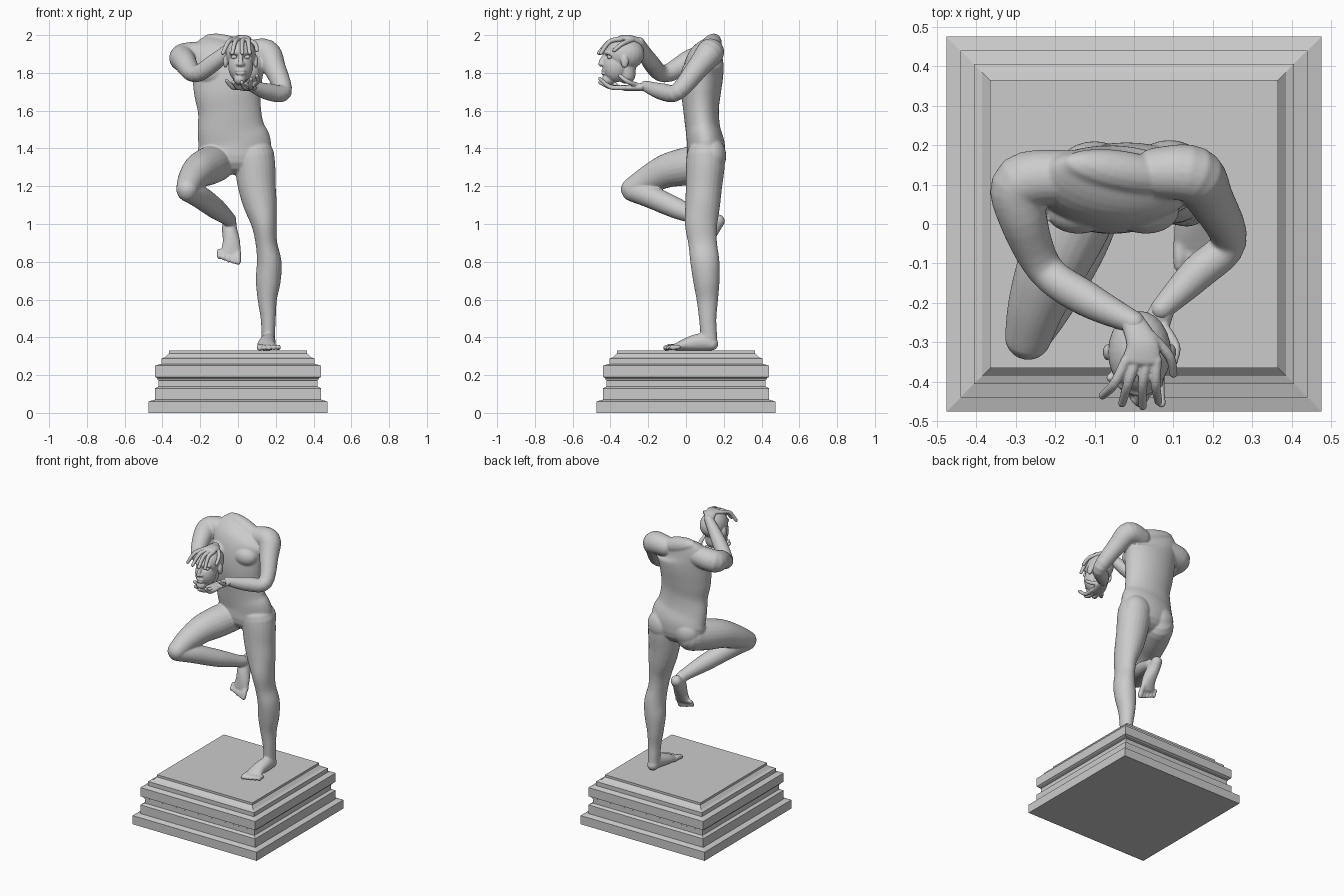
import bpy, bmesh
from math import sin, cos, pi, radians
from mathutils import Vector, Matrix

X, Z = Vector((1, 0, 0)), Vector((0, 0, 1))
I4 = Matrix.Identity(4)


def spline(rows, n=5):
    """Catmull-Rom through rows of (x, y, z, side radius, other radius)."""
    r = [tuple(p) if len(p) == 5 else tuple(p) + (p[3],) for p in rows]
    r = [r[0]] + r + [r[-1]]
    out = []
    for i in range(1, len(r) - 2):
        for k in range(n):
            t = k / n
            out.append([0.5 * (2 * b + (c - a) * t + (2 * a - 5 * b + 4 * c - d) * t * t
                               + (3 * b - a - 3 * c + d) * t ** 3)
                        for a, b, c, d in zip(*r[i - 1:i + 3])])
    return out + [list(r[-1])]


def tube(bm, rows, side=X, M=I4, floor=None, seg=24):
    """Closed organic tube with rounded ends."""
    pts = spline(rows)
    P = [Vector(p[:3]) for p in pts]
    T = [(P[min(i + 1, len(P) - 1)] - P[max(i - 1, 0)]).normalized() for i in range(len(P))]
    st = [(P[i], T[i], pts[i][3], pts[i][4]) for i in range(len(P))]

    def cap(s, sign):
        p, t, a, b = s
        return [(p + t * sign * min(a, b) * sin(radians(f)), t, a * cos(radians(f)), b * cos(radians(f)))
                for f in (22, 45, 65, 82)]
    st = cap(st[0], -1)[::-1] + st + cap(st[-1], 1)
    rings = []
    for p, t, a, b in st:
        u = (side - t * side.dot(t)).normalized()
        v = t.cross(u)
        ring = []
        for k in range(seg):
            w = 2 * pi * k / seg
            q = p + u * a * cos(w) + v * b * sin(w)
            if floor is not None:
                q.z = max(q.z, floor)
            ring.append(bm.verts.new(M @ q))
        rings.append(ring)
    for r0, r1 in zip(rings, rings[1:]):
        for k in range(seg):
            j = (k + 1) % seg
            bm.faces.new((r0[k], r0[j], r1[j], r1[k]))
    bm.faces.new(rings[0][::-1])
    bm.faces.new(rings[-1])


def blob(bm, c, r):
    """Ellipsoid muscle or bone mass."""
    M = Matrix.Translation(c) @ Matrix.Diagonal((*r, 1))
    bmesh.ops.create_uvsphere(bm, u_segments=24, v_segments=16, radius=1, matrix=M)


def finish(bm, name, voxel=None, smooth=0):
    bmesh.ops.recalc_face_normals(bm, faces=bm.faces)
    me = bpy.data.meshes.new(name)
    bm.to_mesh(me)
    bm.free()
    ob = bpy.data.objects.new(name, me)
    bpy.context.collection.objects.link(ob)
    bpy.context.view_layer.objects.active = ob
    if voxel:
        m = ob.modifiers.new("fuse", 'REMESH')
        m.mode, m.voxel_size, m.use_smooth_shade = 'VOXEL', voxel, True
        s = ob.modifiers.new("soften", 'SMOOTH')
        s.factor, s.iterations = 0.5, smooth
        for n in ("fuse", "soften"):
            bpy.ops.object.modifier_apply(modifier=n)
    return ob


# stepped square plinth
bm = bmesh.new()
profile = [(.475, 0), (.475, .06), (.44, .07), (.44, .13), (.42, .14), (.42, .172), (.425, .175),
           (.425, .182), (.44, .19), (.44, .25), (.405, .26), (.405, .288), (.385, .295), (.365, .315), (.365, .33)]
rings = [[bm.verts.new((sx * h, sy * h, z)) for sx, sy in ((-1, -1), (1, -1), (1, 1), (-1, 1))] for h, z in profile]
for a, b in zip(rings, rings[1:]):
    for k in range(4):
        bm.faces.new((a[k], a[k - 3], b[k - 3], b[k]))
bm.faces.new(rings[0][::-1])
bm.faces.new(rings[-1])
finish(bm, "plinth")

# torso
bm = bmesh.new()
tube(bm, [(-.02, .105, 1.36, .19, .1), (-.02, .105, 1.42, .195, .1), (-.037, .09, 1.5, .178, .092),
          (-.045, .08, 1.6, .167, .094), (-.055, .08, 1.7, .178, .105), (-.055, .09, 1.8, .188, .108),
          (-.045, .105, 1.88, .2, .095), (-.025, .13, 1.935, .17, .055)], seg=40)
for x in (-.14, .03):
    blob(bm, (x, .035, 1.8), (.085, .06, .065))
blob(bm, (-.1, .135, 1.36), (.095, .075, .09))
blob(bm, (.09, .135, 1.36), (.095, .078, .1))

# arms
tube(bm, [(-.17, .12, 1.9, .068), (-.285, .105, 1.885, .072), (-.283, .02, 1.86, .062),
          (-.225, -.115, 1.795, .046), (-.12, -.19, 1.86, .045), (0, -.25, 1.963, .029)], Z)
tube(bm, [(.06, .13, 1.905, .065), (.15, .125, 1.905, .073), (.192, .065, 1.83, .06),
          (.24, -.045, 1.70, .046), (.16, -.125, 1.70, .045), (.07, -.215, 1.73, .029)], Z)

# standing leg
tube(bm, [(.08, .103, 1.36, .112, .1), (.09, .102, 1.3, .108, .102), (.1, .095, 1.2, .1, .096),
          (.118, .088, 1.1, .088, .092), (.138, .08, 1.0, .067, .086), (.15, .088, .9, .057, .076),
          (.165, .1, .8, .065, .077), (.16, .108, .7, .066, .07), (.155, .113, .6, .051, .057),
          (.16, .115, .5, .04, .046), (.16, .12, .42, .036, .044), (.16, .122, .385, .036, .044)])

# raised leg: thigh and shin
tube(bm, [(-.115, .1, 1.325, .1), (-.16, 0, 1.305, .1), (-.205, -.1, 1.282, .09),
          (-.245, -.2, 1.235, .074), (-.268, -.285, 1.185, .06)])
tube(bm, [(-.268, -.285, 1.175, .056), (-.205, -.19, 1.145, .06), (-.12, -.05, 1.083, .055),
          (-.06, .07, 1.035, .04), (-.045, .115, 1.02, .037)])


def foot(M, inner):
    """Foot along -y with its sole on z = 0; inner = side of the big toe."""
    tube(bm, [(0, .135, .036, .036, .036), (0, .08, .045, .04, .046), (inner * .01, .01, .034, .046, .036),
              (inner * .006, -.05, .02, .054, .02)], M=M, floor=0)
    for k in range(5):
        x = inner * (.044 - .0245 * k)
        r = .017 if k == 0 else .0125
        tip = -.105 + .004 * k * k * .6
        tube(bm, [(x, -.04, .018, r), (x, -.08, .02, r), (x, tip, .013, r)], M=M, floor=0, seg=12)


foot(Matrix.Translation((.16, 0, .33)), -1)
foot(Matrix.Translation((-.045, .115, 1.02)) @ Matrix.Rotation(radians(58), 4, 'X')
     @ Matrix.Translation((0, -.11, -.085)), 1)
finish(bm, "body", .0052, 8)


def hand(name, palm, fingers):
    bm = bmesh.new()
    tube(bm, palm)
    for f in fingers:
        tube(bm, [(*p, r) for p, r in zip(f, (.0135, .0125, .0105))], Z, seg=12)
    finish(bm, name, .0038, 3)


# hands: one over the brow, one under the chin
hand("upper_hand", [(-.005, -.245, 1.96, .03, .025), (.02, -.3, 1.983, .04, .018), (.02, -.345, 1.982, .05, .016)],
     [[(.02 + dx, -.345, 1.98), (mx, -.405, 1.965), (tx, ty, 1.905)]
      for dx, mx, tx, ty in ((-.04, -.05, -.08, -.435), (-.014, -.015, -.03, -.455),
                             (.014, .022, .022, -.462), (.038, .055, .062, -.45))]
     + [[(.045, -.285, 1.975), (.09, -.335, 1.955), (.1, -.38, 1.92)]])
hand("lower_hand", [(.075, -.21, 1.728, .03, .024), (.05, -.27, 1.722, .038, .018), (.035, -.325, 1.72, .046, .015)],
     [[(.035 + dx, -.325, 1.722), (mx, my, 1.725), (tx, ty, tz)]
      for dx, mx, my, tx, ty, tz in ((-.038, -.03, -.36, -.06, -.39, 1.758), (-.014, -.005, -.385, -.025, -.43, 1.75),
                                     (.012, .03, -.4, .02, -.455, 1.75), (.035, .065, -.4, .07, -.455, 1.768))]
     + [[(.075, -.26, 1.735), (.105, -.31, 1.755), (.1, -.35, 1.785)]])

# carried head
bm = bmesh.new()
cx = .014
blob(bm, (cx, -.325, 1.9), (.08, .105, .086))
blob(bm, (cx, -.372, 1.835), (.066, .07, .085))
blob(bm, (cx - .005, -.41, 1.765), (.032, .036, .03))
tube(bm, [(cx, -.315, 1.83, .05), (cx, -.315, 1.79, .048)])
tube(bm, [(cx, -.432, 1.893, .009), (cx, -.447, 1.865, .012), (cx, -.45, 1.848, .015)], seg=12)
tube(bm, [(cx - .05, -.405, 1.905, .011), (cx, -.425, 1.91, .013), (cx + .05, -.405, 1.905, .011)], Z, seg=12)
for z in (1.812, 1.797):
    blob(bm, (cx, -.437, z), (.026, .011, .009))
for s in (-1, 1):
    blob(bm, (cx + s * .08, -.325, 1.86), (.013, .021, .034))
    blob(bm, (cx + s * .014, -.44, 1.845), (.01, .014, .009))
head = finish(bm, "carried_head", .0045, 4)

# eye sockets pressed in, then eyeballs
for s in (-1, 1):
    eye = Vector((cx + s * .034, -.425, 1.884))
    for v in head.data.vertices:
        d = ((v.co.x - eye.x) / .024) ** 2 + ((v.co.z - eye.z) / .014) ** 2
        if d < 1 and v.co.y < -.37:
            v.co.y += .02 * (1 - d)
    bm = bmesh.new()
    blob(bm, eye + Vector((0, .022, 0)), (.016, .014, .012))
    ball = finish(bm, "left_eye" if s > 0 else "right_eye")
    ball.data.shade_smooth()
